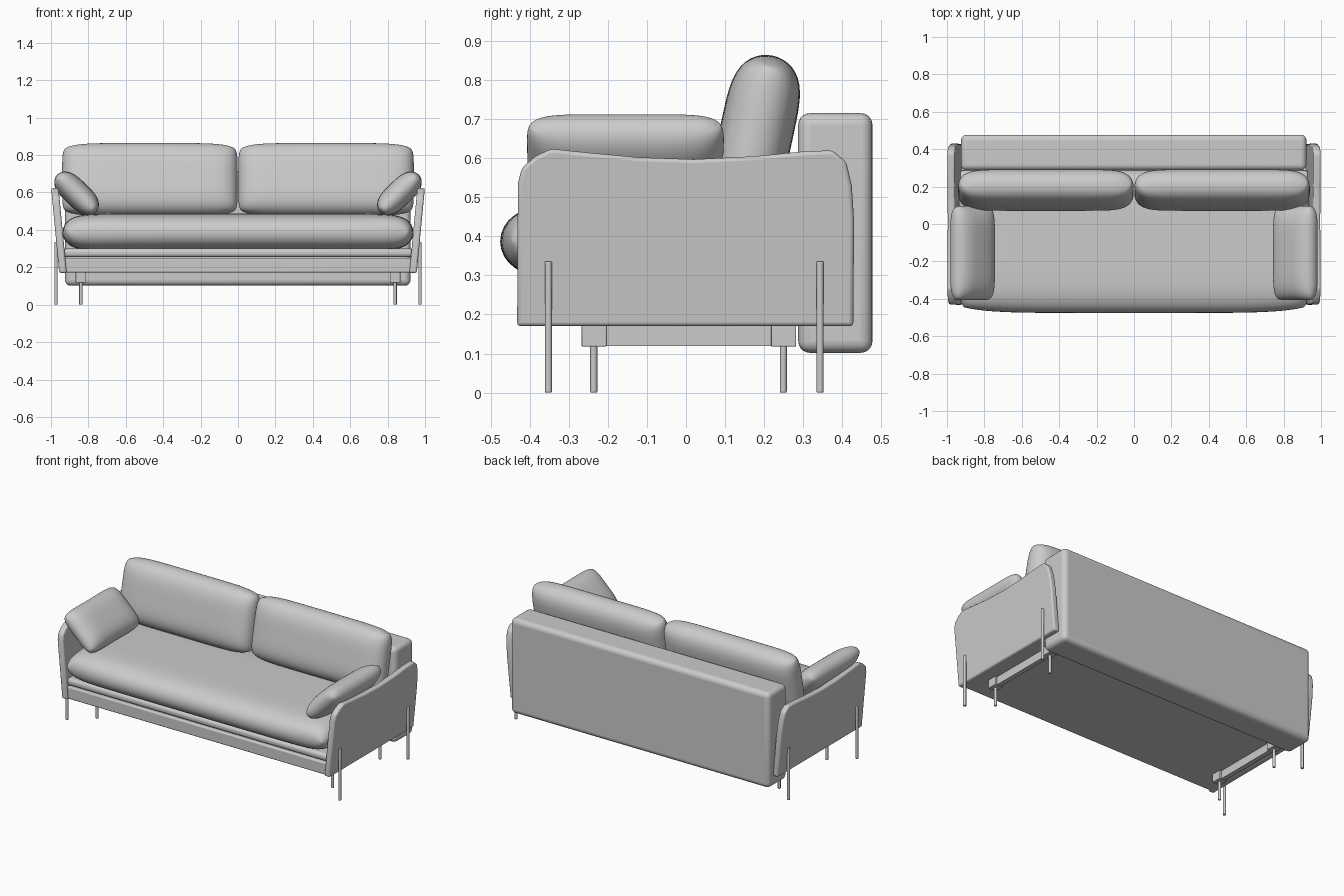
import bpy, bmesh, math
from mathutils import Vector, Matrix

if "Cube" in bpy.data.objects:
    bpy.data.objects.remove(bpy.data.objects["Cube"])


def finish(name, bm, bevel=0.0, segs=3, angle=40):
    bmesh.ops.recalc_face_normals(bm, faces=bm.faces)
    me = bpy.data.meshes.new(name)
    bm.to_mesh(me)
    bm.free()
    ob = bpy.data.objects.new(name, me)
    bpy.context.collection.objects.link(ob)
    if bevel:
        m = ob.modifiers.new("Bevel", 'BEVEL')
        m.width, m.segments, m.limit_method = bevel, segs, 'ANGLE'
    bpy.ops.object.select_all(action='DESELECT')
    ob.select_set(True)
    bpy.context.view_layer.objects.active = ob
    bpy.ops.object.shade_smooth_by_angle(angle=math.radians(angle))
    return ob


def box(name, lo, hi, bevel=0.0, segs=3):
    lo, hi = Vector(lo), Vector(hi)
    bm = bmesh.new()
    bmesh.ops.create_cube(bm, size=1)
    for v in bm.verts:
        v.co = Vector([(lo[i] + hi[i]) / 2 + v.co[i] * (hi[i] - lo[i]) for i in range(3)])
    return finish(name, bm, bevel, segs)


def leg(name, x, y, z1, r):
    bm = bmesh.new()
    bmesh.ops.create_cone(bm, cap_ends=True, segments=16, radius1=r, radius2=r, depth=z1,
                          matrix=Matrix.Translation((x, y, z1 / 2)))
    return finish(name, bm, 0.003, 2)


def cushion(name, size, loc, rot, px=4, py=4, e=0.5, corner=0.05, pinch=0.0, n=48, m=28):
    """Two puffed sheets sharing a seam; px, py = flatness, corner = outline rounding."""
    bm = bmesh.new()
    a, b, h = [s / 2 for s in size]
    for side in (1, -1):
        g = []
        for i in range(n + 1):
            u = math.sin(math.pi * (i / n - 0.5))
            row = []
            for j in range(m + 1):
                v = math.sin(math.pi * (j / m - 0.5))
                k = corner * abs(u * v) ** 6
                x = u * (a - k - pinch * (1 - v * v))
                y = v * (b - k - pinch * (1 - u * u))
                t = max(0, (1 - abs(u) ** px) * (1 - abs(v) ** py)) ** e
                row.append(bm.verts.new((x, y, side * h * t)))
            g.append(row)
        for i in range(n):
            for j in range(m):
                bm.faces.new((g[i][j], g[i + 1][j], g[i + 1][j + 1], g[i][j + 1]))
    bmesh.ops.remove_doubles(bm, verts=bm.verts, dist=1e-5)
    ob = finish(name, bm, angle=60)
    ob.location, ob.rotation_euler = loc, rot
    return ob


# Backrest, frame and folded mattress layer
box("backrest", (-0.925, 0.287, 0.102), (0.922, 0.477, 0.715), 0.03, 5)
box("base_frame", (-0.945, -0.42, 0.172), (0.945, 0.288, 0.25), 0.008)
box("mattress_layer", (-0.935, -0.415, 0.254), (0.935, 0.285, 0.3), 0.018)

# Seat cushion
cushion("seat_cushion", (1.875, 0.765, 0.2), (0, -0.093, 0.387), (0, 0, 0),
        px=16, py=6, corner=0.03)

# Profile of the arm panel seen from the side (y, z)
arm_profile = [(-0.432, 0.17), (-0.43, 0.535), (-0.42, 0.575), (-0.385, 0.605), (-0.345, 0.624),
               (-0.25, 0.614), (-0.12, 0.602), (0.02, 0.597), (0.18, 0.605), (0.3, 0.617),
               (0.375, 0.62), (0.41, 0.59), (0.424, 0.53), (0.43, 0.44), (0.428, 0.17)]

for s, side in ((-1, "left"), (1, "right")):
    # Outward leaning arm panel
    bm = bmesh.new()
    rings = []
    for off in (-0.04, 0):
        rings.append([bm.verts.new((s * (0.956 + (z - 0.17) * 0.095 + off), y, z))
                      for y, z in arm_profile])
        bm.faces.new(rings[-1])
    k = len(arm_profile)
    for i in range(k):
        j = (i + 1) % k
        bm.faces.new((rings[0][i], rings[0][j], rings[1][j], rings[1][i]))
    finish(side + "_arm_panel", bm, 0.01, 3)

    # Back cushion, leaning backwards
    cushion(side + "_back_cushion", (0.938, 0.395, 0.188), (s * 0.471, 0.181, 0.669),
            (math.radians(78), 0, 0), px=9, py=4, corner=0.025)

    # Loose arm pillow resting in the corner
    cushion(side + "_arm_pillow", (0.295, 0.51, 0.14), (s * 0.863, -0.155, 0.595),
            (0, -s * math.radians(44), 0), px=3.2, py=5, corner=0.02, pinch=0.004, n=28, m=40)

    # Under-rail with end blocks
    box(side + "_under_rail", (s * 0.84 - 0.015, -0.21, 0.12), (s * 0.84 + 0.015, 0.23, 0.174))
    for y, end in ((-0.235, "front"), (0.25, "back")):
        box(f"{side}_{end}_rail_block", (s * 0.84 - 0.028, y - 0.032, 0.118),
            (s * 0.84 + 0.028, y + 0.032, 0.174), 0.003)
        leg(f"{side}_{end}_inner_leg", s * 0.84, y - 0.001, 0.12, 0.009)
    for y, end in ((-0.352, "front"), (0.343, "back")):
        leg(f"{side}_{end}_outer_leg", s * 0.973, y, 0.336, 0.009)
